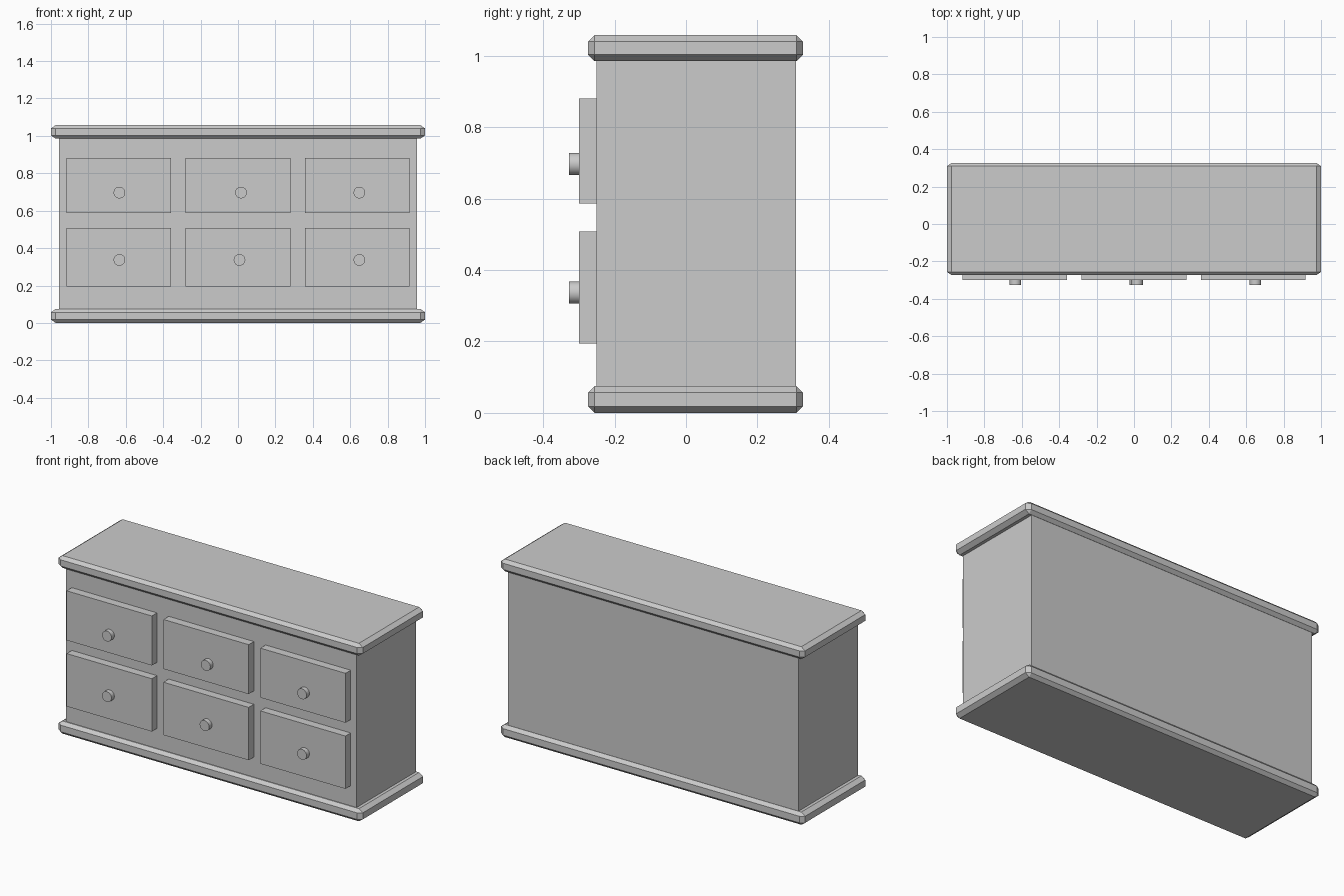
import bpy, math

if "Cube" in bpy.data.objects:
    bpy.data.objects.remove(bpy.data.objects["Cube"])


def box(name, lo, hi):
    """Axis-aligned box between two corners."""
    size = [b - a for a, b in zip(lo, hi)]
    bpy.ops.mesh.primitive_cube_add(size=1, location=[(a + b) / 2 for a, b in zip(lo, hi)])
    ob = bpy.context.object
    ob.name = name
    ob.scale = size
    bpy.ops.object.transform_apply(location=False, rotation=False, scale=True)
    return ob


def slab(name, z0, z1):
    """Overhanging board with chamfered edges, slightly longer chamfer along x."""
    stretch = 1.4
    ob = box(name, (-1 / stretch, -0.274, z0), (1 / stretch, 0.327, z1))
    bevel = ob.modifiers.new("chamfer", 'BEVEL')
    bevel.width = 0.018
    bevel.segments = 1
    ob.scale.x = stretch
    return ob


def knob(name, x, z):
    """Short round knob facing the front."""
    y0, y1 = -0.327, -0.295
    bpy.ops.mesh.primitive_cylinder_add(vertices=32, radius=0.031, depth=y1 - y0,
                                        location=(x, (y0 + y1) / 2, z),
                                        rotation=(math.pi / 2, 0, 0))
    bpy.context.object.name = name
    bpy.ops.object.shade_smooth_by_angle(angle=math.radians(30))


# Carcass with top and base boards
box("cabinet_body", (-0.956, -0.251, 0.04), (0.956, 0.308, 1.02))
slab("base_board", 0.0, 0.075)
slab("top_board", 0.985, 1.058)

# Two rows of three drawers: (name, bottom, top, knob height, knob x positions)
rows = [("lower", 0.194, 0.508, 0.337, (-0.634, 0.008, 0.649)),
        ("upper", 0.587, 0.881, 0.697, (-0.634, 0.016, 0.649))]
columns = [("left", -0.637), ("middle", 0.0), ("right", 0.637)]
for row, z0, z1, knob_z, knob_xs in rows:
    for (col, x), knob_x in zip(columns, knob_xs):
        box(f"{row}_{col}_drawer", (x - 0.28, -0.30, z0), (x + 0.28, -0.24, z1))
        knob(f"{row}_{col}_knob", knob_x, knob_z)
